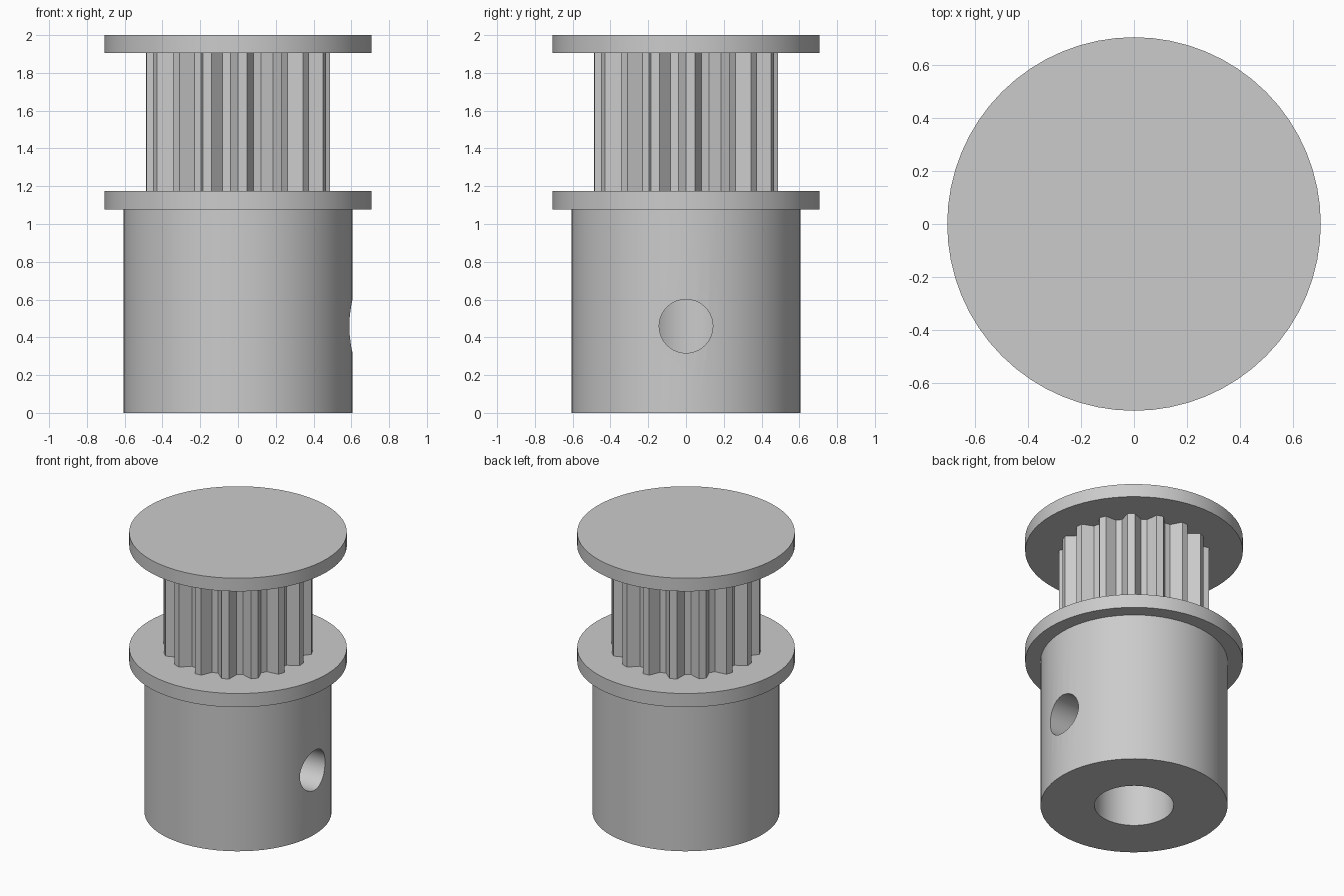
import bpy
import bmesh
from math import cos, sin, radians, pi

cube = bpy.data.objects.get("Cube")
if cube:
    bpy.data.objects.remove(cube, do_unlink=True)

grey = bpy.data.materials.new("plain_grey")
grey.use_nodes = True
grey.diffuse_color = (0.6, 0.6, 0.6, 1)
grey.node_tree.nodes["Principled BSDF"].inputs["Base Color"].default_value = (0.6, 0.6, 0.6, 1)

SIDES = 64
HUB_R, FLANGE_R, BORE_R = 0.607, 0.706, 0.257
HUB_TOP, FLANGE_TOP, CAP_BOTTOM, TOP = 1.077, 1.175, 1.906, 2.0
TIP_R, ROOT_R, TEETH = 0.487, 0.415, 16
HOLE_R, HOLE_Z = 0.142, 0.459


def ring(radius):
    return [(radius * cos(2 * pi * i / SIDES), radius * sin(2 * pi * i / SIDES))
            for i in range(SIDES)]


def prism(name, outline, z0, z1):
    """Extrude a flat outline from z0 to z1."""
    bm = bmesh.new()
    face = bm.faces.new([bm.verts.new((x, y, z0)) for x, y in outline])
    top = bmesh.ops.extrude_face_region(bm, geom=[face])["geom"]
    verts = [v for v in top if isinstance(v, bmesh.types.BMVert)]
    bmesh.ops.translate(bm, verts=verts, vec=(0, 0, z1 - z0))
    bmesh.ops.recalc_face_normals(bm, faces=bm.faces)
    mesh = bpy.data.meshes.new(name)
    bm.to_mesh(mesh)
    bm.free()
    mesh.materials.append(grey)
    obj = bpy.data.objects.new(name, mesh)
    bpy.context.collection.objects.link(obj)
    return obj


def activate(obj):
    bpy.ops.object.select_all(action="DESELECT")
    obj.select_set(True)
    bpy.context.view_layer.objects.active = obj


def cut(obj, cutter):
    activate(obj)
    mod = obj.modifiers.new("cut", "BOOLEAN")
    mod.operation = "DIFFERENCE"
    mod.solver = "EXACT"
    mod.object = cutter
    bpy.ops.object.modifier_apply(modifier=mod.name)


# Tooth outline: two tip corners, then two root corners per tooth
step = 2 * pi / (TEETH * 4)
toothed = []
for i in range(TEETH * 4):
    r = TIP_R if i % 4 < 2 else ROOT_R
    toothed.append((r * cos(i * step), r * sin(i * step)))

# Stacked parts of the pulley
hub = prism("hub", ring(HUB_R), 0, HUB_TOP)
flange = prism("lower_flange", ring(FLANGE_R), HUB_TOP, FLANGE_TOP)
teeth = prism("toothed_section", toothed, FLANGE_TOP, CAP_BOTTOM)
cap = prism("top_flange", ring(FLANGE_R), CAP_BOTTOM, TOP)

# Shaft bore, closed by the top flange
bore = prism("bore_cutter", ring(BORE_R), -0.1, TOP + 0.1)
for part in (hub, flange, teeth):
    cut(part, bore)

# Set screw hole through one side of the hub into the bore
screw = prism("screw_cutter", ring(HOLE_R), 0.1, 0.8)
screw.rotation_euler = (0, radians(90), 0)
screw.location = (0, 0, HOLE_Z)
bpy.context.view_layer.update()
cut(hub, screw)

for cutter in (bore, screw):
    bpy.data.objects.remove(cutter, do_unlink=True)

for part in (hub, flange, teeth, cap):
    activate(part)
    bpy.ops.object.shade_smooth_by_angle(angle=radians(30))
